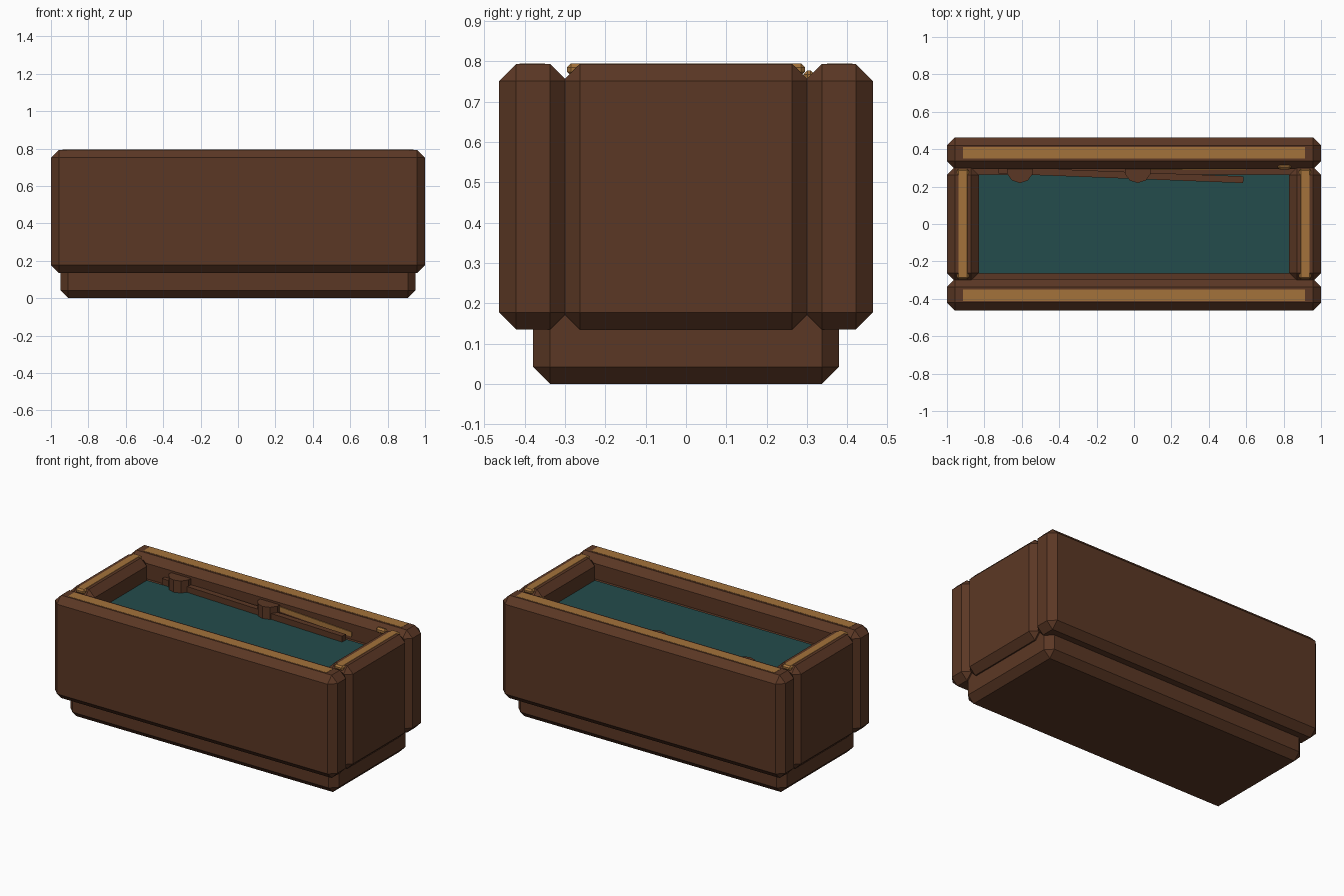
import bpy, bmesh, math
from mathutils import Matrix

if "Cube" in bpy.data.objects:
    bpy.data.objects.remove(bpy.data.objects["Cube"])


def material(name, rgb):
    m = bpy.data.materials.new(name)
    m.diffuse_color = (*rgb, 1)
    m.use_nodes = True
    m.node_tree.nodes["Principled BSDF"].inputs["Base Color"].default_value = m.diffuse_color
    return m


WOOD = material("dark wood", (0.105, 0.039, 0.018))
GOLD = material("aged gold", (0.37, 0.17, 0.044))
TEAL = material("teal cloth", (0.017, 0.072, 0.072))


def finish(bm, name, mat, location=(0, 0, 0), rotation=(0, 0, 0)):
    mesh = bpy.data.meshes.new(name)
    bm.to_mesh(mesh)
    bm.free()
    mesh.materials.append(mat)
    ob = bpy.data.objects.new(name, mesh)
    ob.location = location
    ob.rotation_euler = rotation
    bpy.context.collection.objects.link(ob)
    return ob


def box(name, center, size, mat, chamfer=0.0, rotation=(0, 0, 0)):
    bm = bmesh.new()
    bmesh.ops.create_cube(bm, size=1, matrix=Matrix.Diagonal((*size, 1)))
    if chamfer:
        bmesh.ops.bevel(bm, geom=bm.edges[:], offset=chamfer, segments=1,
                        affect='EDGES', profile=0.5)
    return finish(bm, name, mat, center, rotation)


def post(name, center, radius, height):
    bm = bmesh.new()
    bmesh.ops.create_cone(bm, cap_ends=True, segments=10, radius1=radius,
                          radius2=radius, depth=height)
    return finish(bm, name, WOOD, center)


CH = 0.042

# Plinth
box("plinth", (0, 0, 0.115), (1.9, 0.758, 0.23), WOOD, CH)

# Long and short walls, each with a gold strip let into the top
for s, side in ((-1, "front"), (1, "back")):
    box(side + "_wall", (0, s * 0.379, 0.464), (2, 0.168, 0.658), WOOD, CH)
    box(side + "_gold_strip", (0, s * 0.381, 0.785), (1.83, 0.064, 0.019), GOLD)
for s, side in ((-1, "left"), (1, "right")):
    box(side + "_wall", (s * 0.915, 0, 0.464), (0.17, 0.61, 0.658), WOOD, CH)
    box(side + "_gold_strip", (s * 0.915, 0, 0.779), (0.065, 0.59, 0.031), GOLD, 0.01)

# Inner bed with the cloth on top
box("inner_bed", (0, 0, 0.41), (1.74, 0.61, 0.484), WOOD)
box("cloth", (0, 0, 0.656), (1.68, 0.53, 0.009), TEAL)

# Plank lying against the back wall, held by two short posts
box("loose_plank", (-0.07, 0.262, 0.677), (1.31, 0.036, 0.042), WOOD,
    rotation=(0, 0, math.radians(-2.2)))
for x, side in ((-0.61, "left"), (0.02, "right")):
    post(side + "_post", (x, 0.292, 0.697), 0.073, 0.082)

# Gold rod along the back wall, and the knob at its end
box("gold_rod", (0.34, 0.296, 0.70), (0.52, 0.012, 0.03), GOLD,
    rotation=(0, math.radians(3), 0))
box("gold_knob", (0.805, 0.305, 0.76), (0.07, 0.028, 0.035), GOLD, 0.01)
